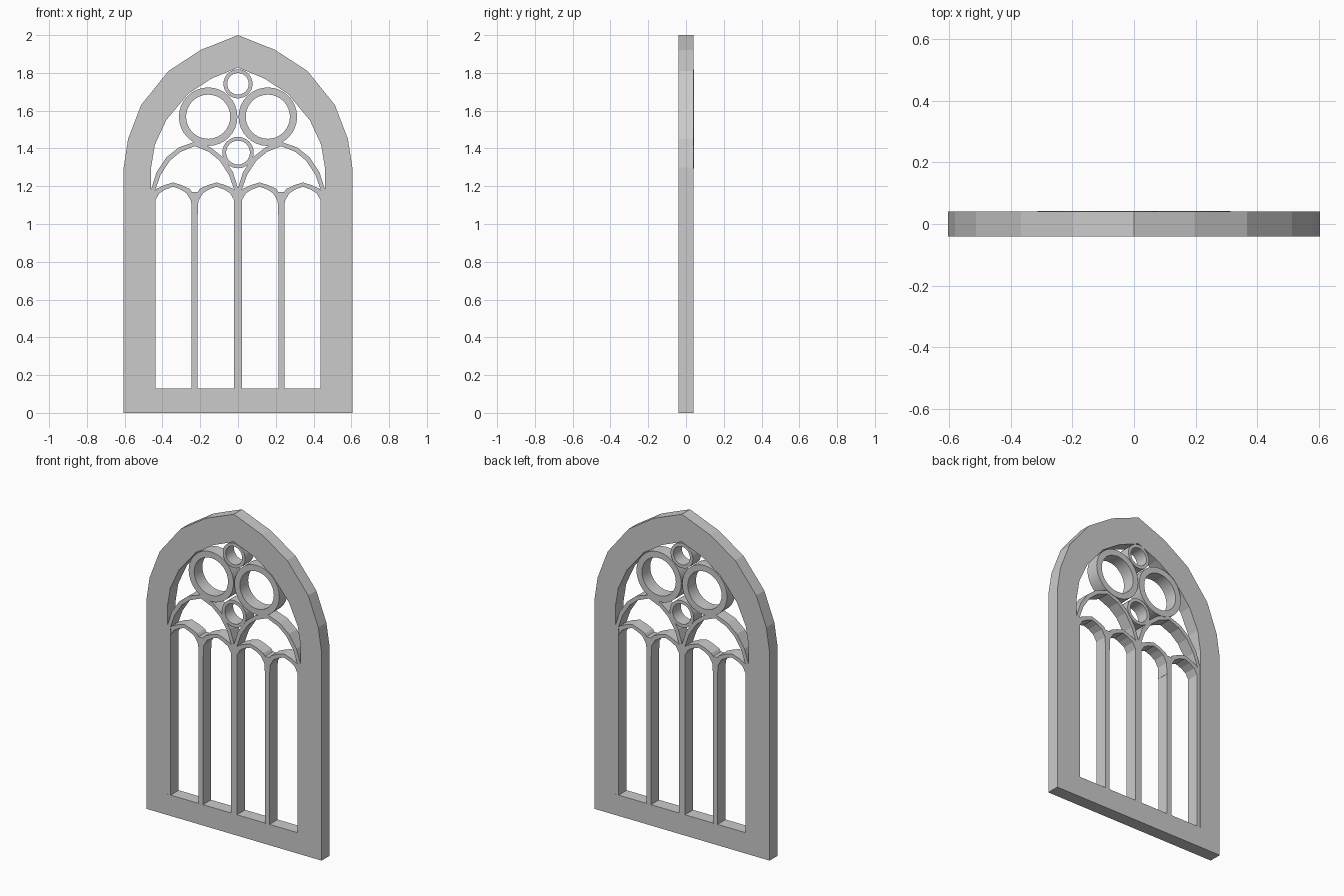
import bpy, bmesh, math

if "Cube" in bpy.data.objects:
    bpy.data.objects.remove(bpy.data.objects["Cube"])


def band(name, outer, inner, y0, y1, closed=True, smooth=False):
    """Extruded strip between two matching (x, z) outlines."""
    bm = bmesh.new()
    rows = [[bm.verts.new((x, y, z)) for x, z in pts]
            for pts, y in ((outer, y0), (inner, y0), (inner, y1), (outer, y1))]
    n = len(outer)
    for i in range(n if closed else n - 1):
        j = (i + 1) % n
        for k in range(4):
            a, b = rows[k], rows[(k + 1) % 4]
            bm.faces.new((a[i], a[j], b[j], b[i]))
    if not closed:
        for i in (0, n - 1):
            bm.faces.new([r[i] for r in rows])
    bmesh.ops.recalc_face_normals(bm, faces=bm.faces)
    me = bpy.data.meshes.new(name)
    bm.to_mesh(me)
    bm.free()
    ob = bpy.data.objects.new(name, me)
    bpy.context.collection.objects.link(ob)
    if smooth:
        bpy.ops.object.select_all(action='DESELECT')
        ob.select_set(True)
        bpy.context.view_layer.objects.active = ob
        bpy.ops.object.shade_smooth_by_angle(angle=math.radians(30))
    return ob


def mirrored(half, cx=0):
    """Right half listed bottom to apex; returns the whole outline."""
    return ([(cx + x, z) for x, z in half]
            + [(cx - x, z) for x, z in reversed(half[:-1])])


def circle(cx, cz, r, n=32):
    return [(cx + r * math.cos(2 * math.pi * i / n),
             cz + r * math.sin(2 * math.pi * i / n)) for i in range(n)]


def bar(name, x0, x1, z0, z1, d):
    band(name, [(x0, z0), (x0, z1)], [(x1, z0), (x1, z1)], -d, d, False)


# Pointed outer frame with sill
band("window_frame",
     mirrored([(.605, 0), (.605, 1.30), (.582, 1.45), (.513, 1.63),
               (.368, 1.81), (.196, 1.922), (0, 2.0)]),
     mirrored([(.46, .13), (.46, 1.30), (.44, 1.42), (.38, 1.55),
               (.263, 1.69), (.14, 1.77), (0, 1.828)]),
     -.04, .04)

# Upright mullions and jamb shafts
bar("centre_mullion", -.021, .021, .10, 1.19, .0396)
for s, side in ((-1, "left"), (1, "right")):
    bar(side + "_mullion", s * .23 - .016, s * .23 + .016, .10, 1.17, .0396)
    bar(side + "_jamb_shaft", s * .437, s * .475, .10, 1.17, .0396)

    # Large arch over each pair of lights
    cx = s * .229
    band(side + "_large_arch",
         mirrored([(.238, 1.08), (.235, 1.17), (.202, 1.275), (.15, 1.353),
                   (.085, 1.405), (0, 1.435)], cx),
         mirrored([(.216, 1.08), (.213, 1.17), (.181, 1.26), (.132, 1.335),
                   (.075, 1.382), (0, 1.412)], cx),
         -.0392, .0392, False)

    # Small arch heading each light
    for k, label in ((.114, "inner"), (.344, "outer")):
        band(f"{side}_{label}_light_arch",
             mirrored([(.120, 1.05), (.117, 1.145), (.088, 1.186),
                       (.045, 1.206), (0, 1.220)], s * k),
             mirrored([(.099, 1.05), (.096, 1.122), (.072, 1.163),
                       (.038, 1.184), (0, 1.197)], s * k),
             -.0388, .0388, False)

# Tracery rings
for name, cx, cz, ro, ri in (("left_ring", -.158, 1.568, .155, .117),
                             ("right_ring", .158, 1.568, .155, .117),
                             ("top_ring", 0, 1.742, .077, .057),
                             ("lower_ring", 0, 1.378, .083, .063)):
    band(name, circle(cx, cz, ro), circle(cx, cz, ri), -.0398, .042, smooth=True)
